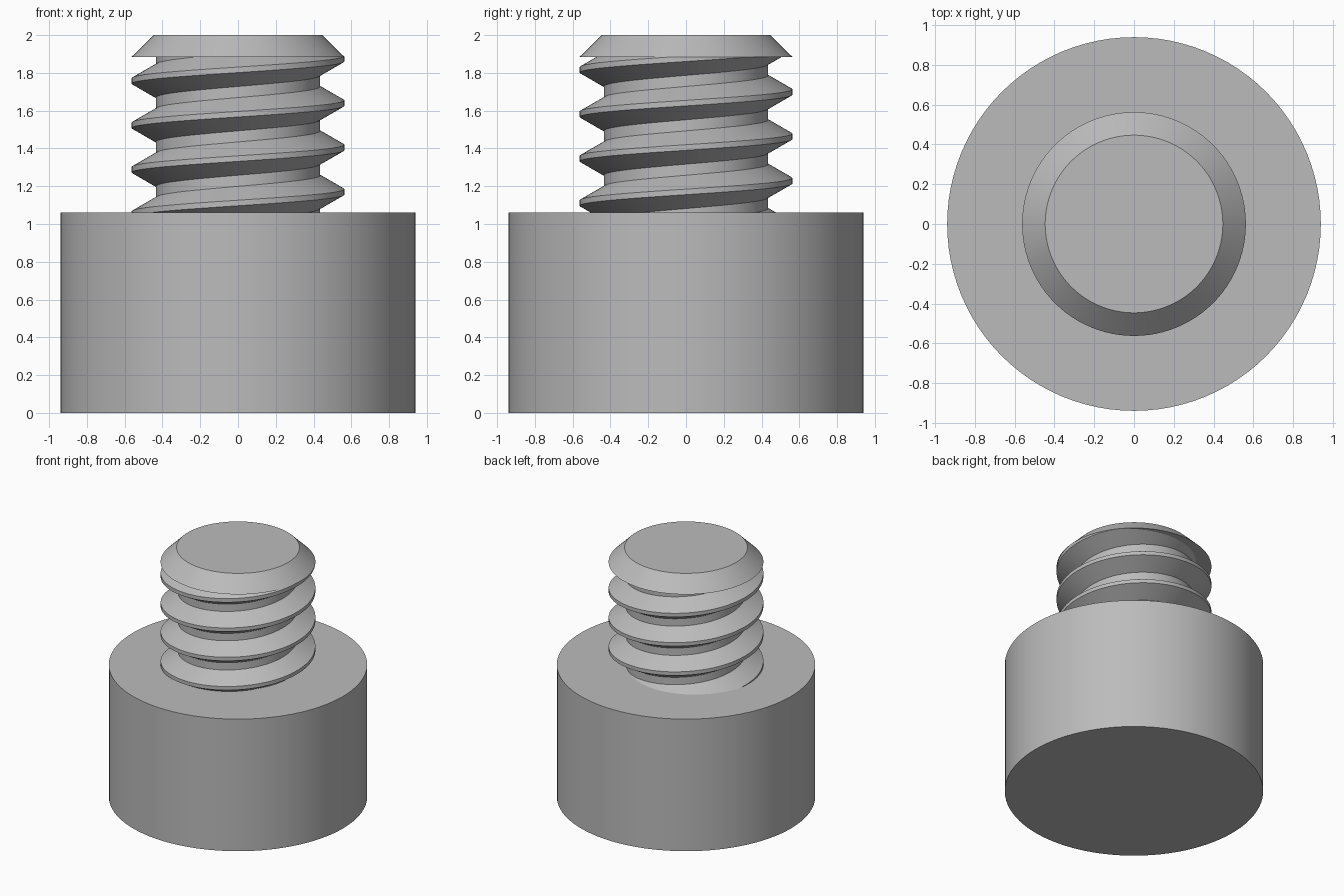
import bpy, bmesh, math
from mathutils import Vector

cube = bpy.data.objects.get("Cube")
if cube:
    bpy.data.objects.remove(cube, do_unlink=True)

SEGMENTS = 96
HEAD_R, HEAD_TOP = 0.94, 1.06
MAJOR_R, MINOR_R, TIP_R = 0.563, 0.435, 0.447
TIP_BASE, TOP = 1.885, 2.0
PITCH, CREST_Z = 0.235, 1.17      # crest height where the thread crosses +x

steel = bpy.data.materials.new("grey_steel")
steel.use_nodes = True
grey = (0.5, 0.5, 0.5, 1)
steel.diffuse_color = grey
steel.node_tree.nodes["Principled BSDF"].inputs["Base Color"].default_value = grey


def finish(obj, name):
    obj.name = obj.data.name = name
    obj.data.materials.append(steel)
    bpy.ops.object.select_all(action='DESELECT')
    obj.select_set(True)
    bpy.context.view_layer.objects.active = obj
    bpy.ops.object.shade_smooth_by_angle(angle=math.radians(25))


def turned_body(name, r_low, r_high, z_low, z_high):
    bpy.ops.mesh.primitive_cone_add(
        vertices=SEGMENTS, radius1=r_low, radius2=r_high,
        depth=z_high - z_low, location=(0, 0, (z_low + z_high) / 2))
    finish(bpy.context.object, name)


# Cylindrical head and chamfered tip
turned_body("head", HEAD_R, HEAD_R, 0, HEAD_TOP)
turned_body("chamfered_tip", MAJOR_R, TIP_R, TIP_BASE, TOP)

# Helical thread: sweep one pitch of the profile upwards, then trim both ends
crest, root = PITCH / 8, PITCH / 4
profile = [(MINOR_R, -PITCH / 2 + root / 2), (MAJOR_R, -crest / 2),
           (MAJOR_R, crest / 2), (MINOR_R, PITCH / 2 - root / 2),
           (MINOR_R, PITCH / 2 + root / 2)]
bm = bmesh.new()
previous = None
for i in range(-2 * SEGMENTS, 5 * SEGMENTS + 1):
    a = math.tau * i / SEGMENTS
    lift = CREST_Z + PITCH * i / SEGMENTS
    section = [bm.verts.new((r * math.cos(a), r * math.sin(a), lift + z))
               for r, z in profile]
    if previous:
        for k in range(len(profile) - 1):
            bm.faces.new((previous[k], section[k], section[k + 1], previous[k + 1]))
    previous = section
bmesh.ops.remove_doubles(bm, verts=bm.verts, dist=0.0001)
for height, direction in ((HEAD_TOP, -1), (TIP_BASE, 1)):
    bmesh.ops.bisect_plane(
        bm, geom=bm.verts[:] + bm.edges[:] + bm.faces[:], dist=0.00001,
        plane_co=Vector((0, 0, height)), plane_no=Vector((0, 0, direction)),
        clear_outer=True)
mesh = bpy.data.meshes.new("thread")
bm.to_mesh(mesh)
bm.free()
thread = bpy.data.objects.new("thread", mesh)
bpy.context.collection.objects.link(thread)
finish(thread, "thread")
